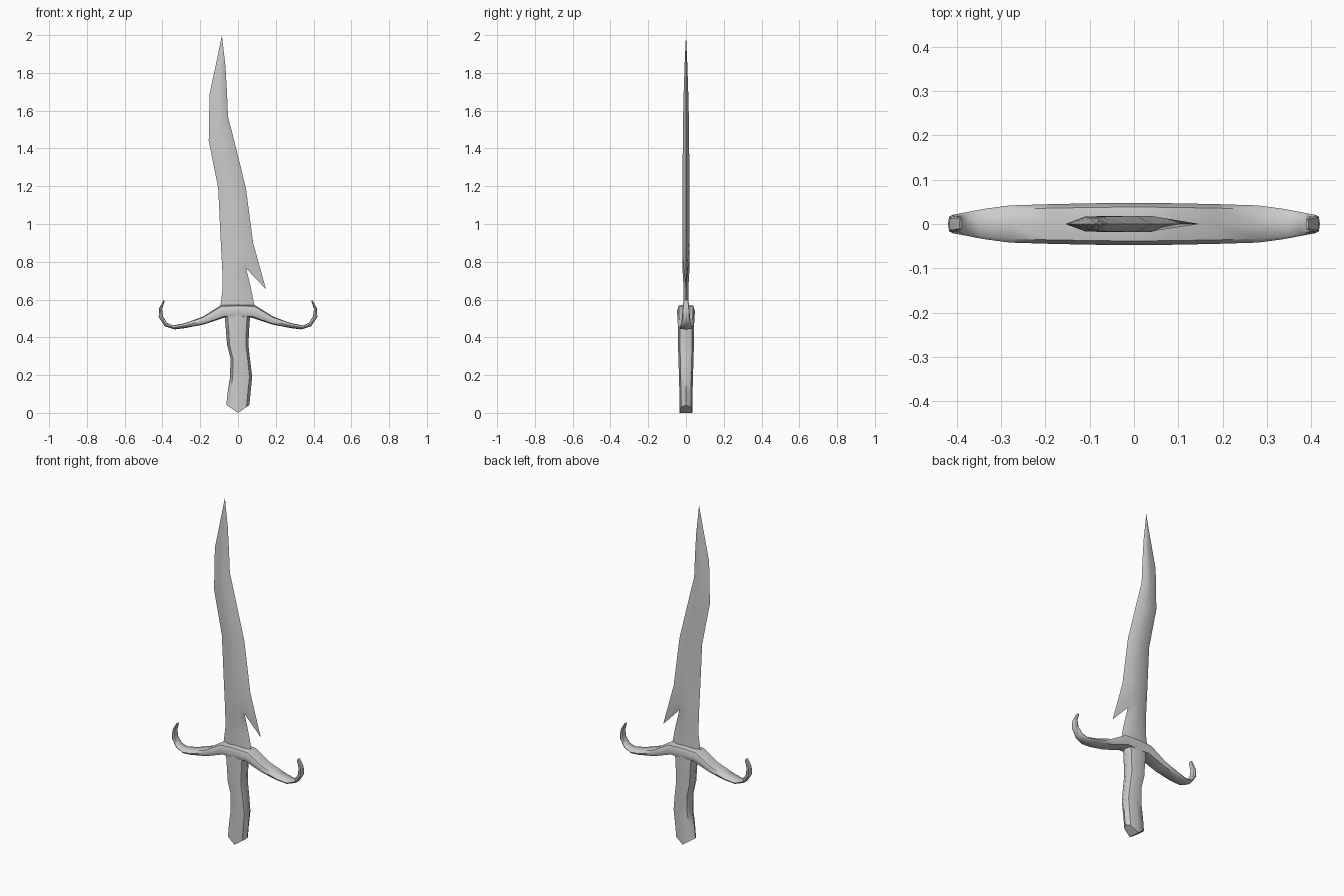
import bpy, bmesh
from math import cos, sin, pi, radians
from mathutils import Vector

if "Cube" in bpy.data.objects:
    bpy.data.objects.remove(bpy.data.objects["Cube"])


def loft(name, rings, angle):
    """Skin a list of equal-length vertex rings and close both ends."""
    bm = bmesh.new()
    rows = [[bm.verts.new(p) for p in r] for r in rings]
    n = len(rows[0])
    for a, b in zip(rows, rows[1:]):
        for i in range(n):
            j = (i + 1) % n
            bm.faces.new((a[i], a[j], b[j], b[i]))
    bm.faces.new(rows[0][::-1])
    bm.faces.new(rows[-1])
    bmesh.ops.triangulate(bm, faces=[f for f in bm.faces if len(f.verts) > 4])
    bmesh.ops.remove_doubles(bm, verts=bm.verts, dist=1e-5)
    bmesh.ops.recalc_face_normals(bm, faces=bm.faces)
    me = bpy.data.meshes.new(name)
    bm.to_mesh(me)
    bm.free()
    ob = bpy.data.objects.new(name, me)
    bpy.context.collection.objects.link(ob)
    bpy.ops.object.select_all(action='DESELECT')
    ob.select_set(True)
    bpy.context.view_layer.objects.active = ob
    bpy.ops.object.shade_smooth_by_angle(angle=radians(angle))
    return ob


def oval(p, q, hy, power=1.0, n=8):
    """Rounded section whose diameter runs from p to q (x, z), depth hy."""
    p, q = Vector((p[0], 0, p[1])), Vector((q[0], 0, q[1]))
    c, h = (p + q) / 2, (q - p) / 2
    soft = lambda v: (abs(v) ** power if abs(v) > 1e-6 else 0) * (1 if v > 0 else -1)
    return [c + h * soft(cos(2 * pi * i / n)) + Vector((0, hy * soft(sin(2 * pi * i / n)), 0))
            for i in range(n)]


# Blade: left edge, two ridge lines, right edge, half thickness
blade_rows = [
    ((-.095, .555), (-.045, .555), (.045, .555), (.09, .555), .012),
    ((-.082, .65), (-.04, .65), (.03, .65), (.069, .66), .012),
    ((-.083, .75), (-.04, .75), (.015, .75), (.043, .765), .018),
    ((-.085, .79), (-.04, .79), (.03, .82), (.148, .655), .018),  # barb
    ((-.091, .90), (-.045, .90), (.04, .93), (.08, .90), .018),
    ((-.105, 1.19), (-.06, 1.19), (.005, 1.19), (.042, 1.19), .018),
    ((-.155, 1.44), (-.11, 1.42), (-.055, 1.42), (-.015, 1.42), .017),
    ((-.153, 1.57), (-.11, 1.57), (-.08, 1.57), (-.053, 1.57), .015),
    ((-.15, 1.69), (-.10, 1.70), (-.08, 1.70), (-.058, 1.69), .012),
    ((-.117, 1.845), (-.092, 1.85), (-.08, 1.85), (-.066, 1.83), .007),
    ((-.085, 2.0),) * 4 + (0,),
]
rings = []
for l, a, b, r, t in blade_rows:
    rings.append([(l[0], 0, l[1]), (a[0], -t, a[1]), (b[0], -t, b[1]),
                  (r[0], 0, r[1]), (b[0], t, b[1]), (a[0], t, a[1])])
loft("blade", rings, 60)

# Crossguard: top point, bottom point, half depth, from the middle outwards
guard_rows = [
    ((0, .575), (0, .50), .048),
    ((.09, .57), (.07, .505), .047),
    ((.185, .51), (.18, .468), .045),
    ((.28, .475), (.28, .449), .042),
    ((.345, .463), (.335, .442), .034),
    ((.375, .476), (.388, .459), .026),
    ((.397, .51), (.42, .508), .021),
    ((.402, .55), (.417, .555), .018),
    ((.388, .592), (.394, .597), .013),
]
half = [oval(t, b, w, .65) for t, b, w in guard_rows]
flipped = [[Vector((-p.x, p.y, p.z)) for p in r] for r in half[:0:-1]]
loft("crossguard", flipped + half, 50)

# Grip: left x, right x, height, half depth, with a wedge-shaped pommel end
grip_rows = [
    (-.073, .066, .53, .043), (-.066, .060, .46, .043), (-.058, .055, .36, .042),
    (-.040, .063, .29, .040), (-.042, .075, .19, .037), (-.055, .067, .11, .035),
]
rings = [oval((l, z), (r, z), w, .8) for l, r, z, w in grip_rows]
end = oval((-.062, 0), (.06, 0), .034, .8)
rings.append([Vector((p.x, p.y, .042 * abs(p.x) / .061)) for p in end])
# ridge line closing the wedge under the grip
rings.append([Vector((0, p.y, 0)) for p in end])
loft("grip", rings, 50)
